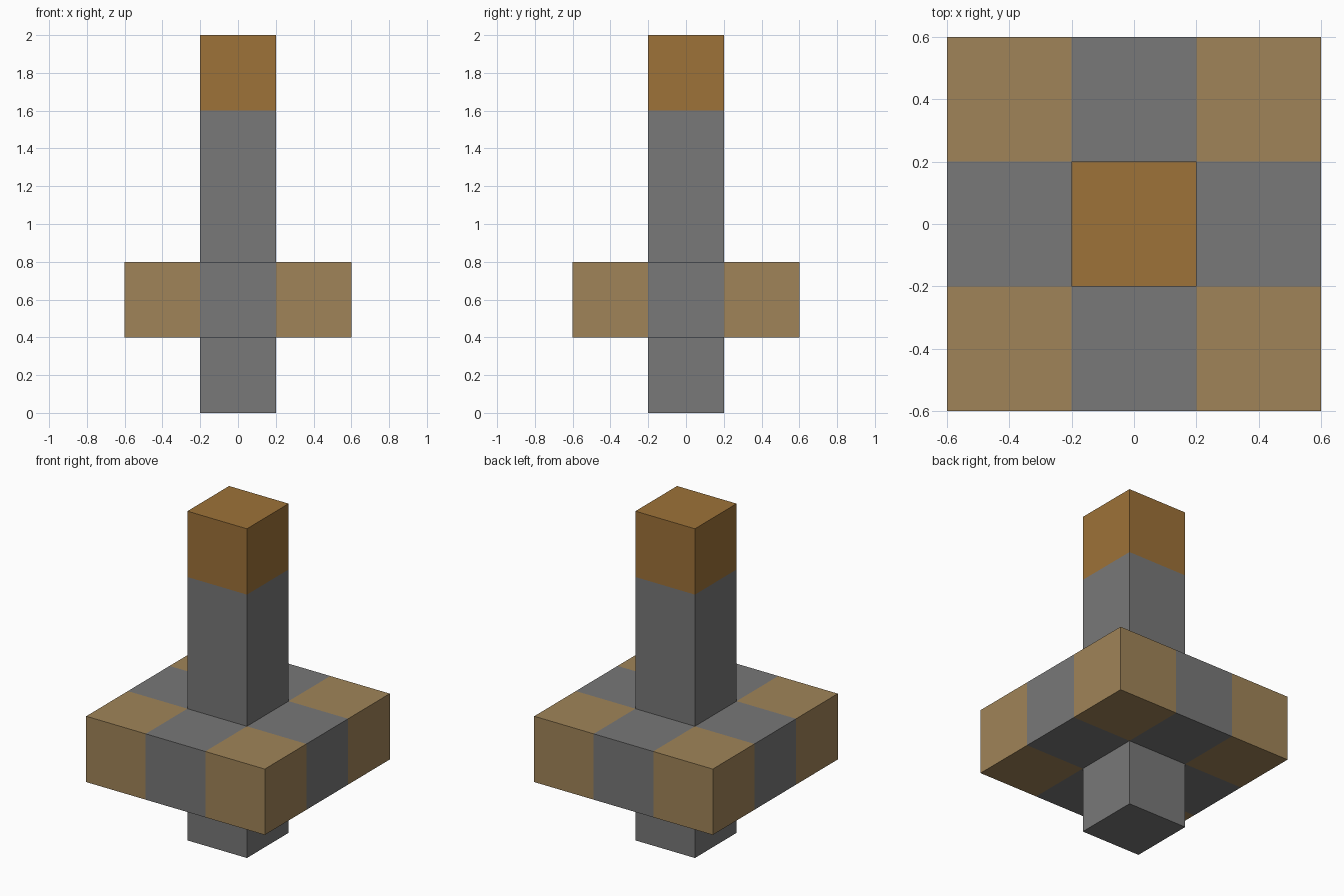
import bpy
import bmesh

UNIT = 0.4  # side of one square block

default = bpy.data.objects.get("Cube")
if default:
    bpy.data.objects.remove(default, do_unlink=True)


def make_material(name, rgb):
    mat = bpy.data.materials.new(name)
    mat.use_nodes = True
    colour = (*rgb, 1.0)
    mat.diffuse_color = colour
    mat.node_tree.nodes["Principled BSDF"].inputs["Base Color"].default_value = colour
    return mat


grey = make_material("stone_grey", (0.188, 0.188, 0.188))
brown = make_material("rich_brown", (0.337, 0.168, 0.040))
tan = make_material("pale_brown", (0.352, 0.231, 0.098))


def add_object(name, bm, materials):
    mesh = bpy.data.meshes.new(name)
    bm.to_mesh(mesh)
    bm.free()
    for mat in materials:
        mesh.materials.append(mat)
    obj = bpy.data.objects.new(name, mesh)
    bpy.context.scene.collection.objects.link(obj)
    return obj


def add_block(name, bottom, top, material):
    bm = bmesh.new()
    bmesh.ops.create_cube(bm, size=1)
    bmesh.ops.scale(bm, vec=(UNIT, UNIT, top - bottom), verts=bm.verts)
    bmesh.ops.translate(bm, vec=(0, 0, (bottom + top) / 2), verts=bm.verts)
    return add_object(name, bm, [material])


# Square post and its coloured top
add_block("post", 0, 4 * UNIT, grey)
add_block("post_cap", 4 * UNIT, 5 * UNIT, brown)

# Collar: a ring of eight cells, pale at the corners and grey between
bm = bmesh.new()
bmesh.ops.create_grid(bm, x_segments=3, y_segments=3, size=1.5 * UNIT)
centre = [f for f in bm.faces if f.calc_center_median().length < UNIT / 2]
bmesh.ops.delete(bm, geom=centre, context='FACES')
for face in bm.faces:
    c = face.calc_center_median()
    face.material_index = int(min(abs(c.x), abs(c.y)) > UNIT / 2)
collar = add_object("collar", bm, [grey, tan])
collar.location.z = UNIT
thick = collar.modifiers.new("thickness", 'SOLIDIFY')
thick.thickness = UNIT
thick.offset = 1
